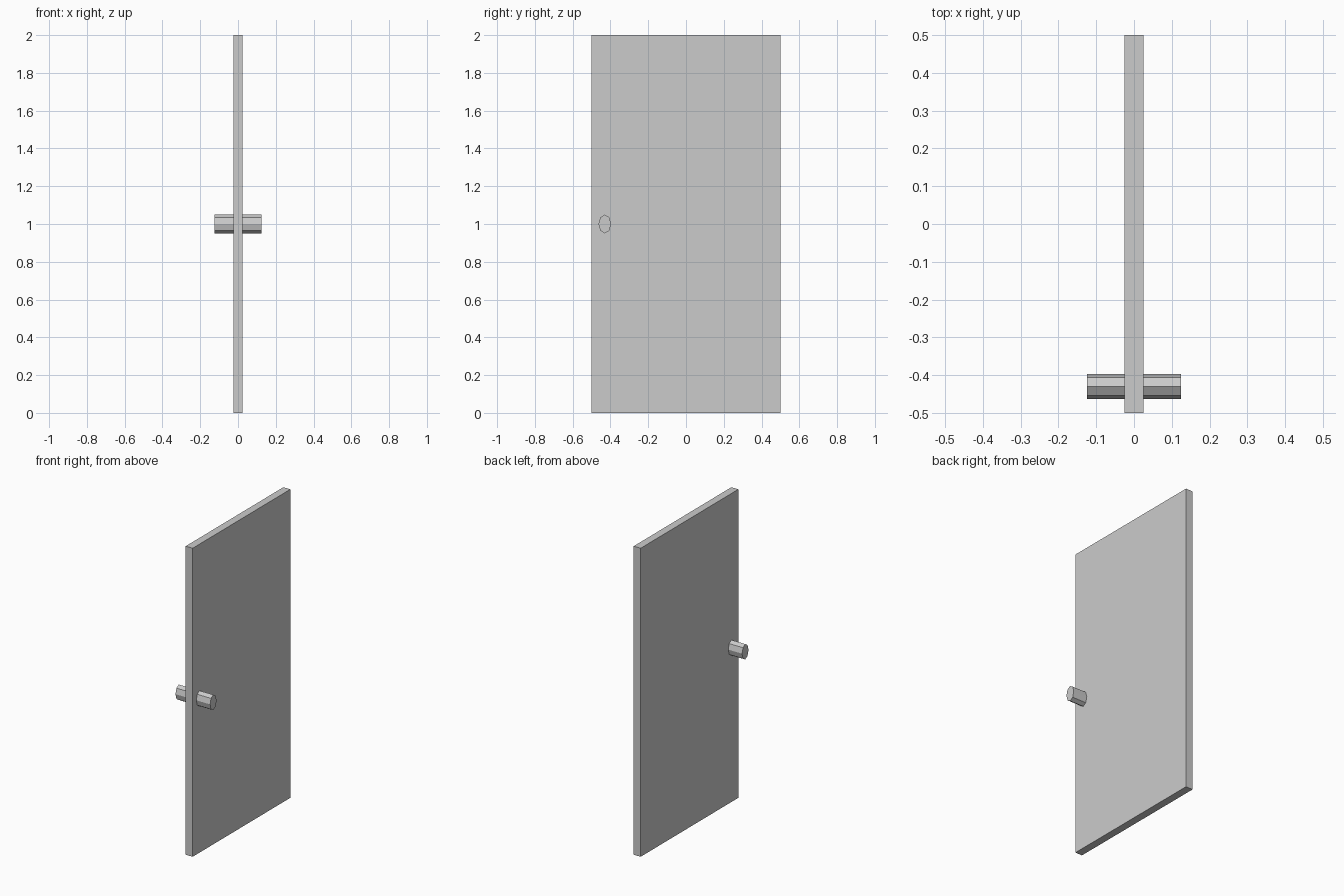
import bpy
from math import pi

if "Cube" in bpy.data.objects:
    bpy.data.objects.remove(bpy.data.objects["Cube"])

# Door panel
bpy.ops.mesh.primitive_cube_add(size=1, location=(0, 0, 1))
panel = bpy.context.object
panel.name = "door_panel"
panel.scale = (0.05, 1.0, 2.0)
bpy.ops.object.transform_apply(location=False, rotation=False, scale=True)

# Eight-sided oval handle running through the panel
bpy.ops.mesh.primitive_cylinder_add(vertices=8, radius=1, depth=1,
                                    location=(0, -0.43, 1), rotation=(0, pi / 2, 0))
handle = bpy.context.object
handle.name = "door_handle"
handle.scale = (0.05, 0.033, 0.248)
bpy.ops.object.transform_apply(location=False, rotation=True, scale=True)
